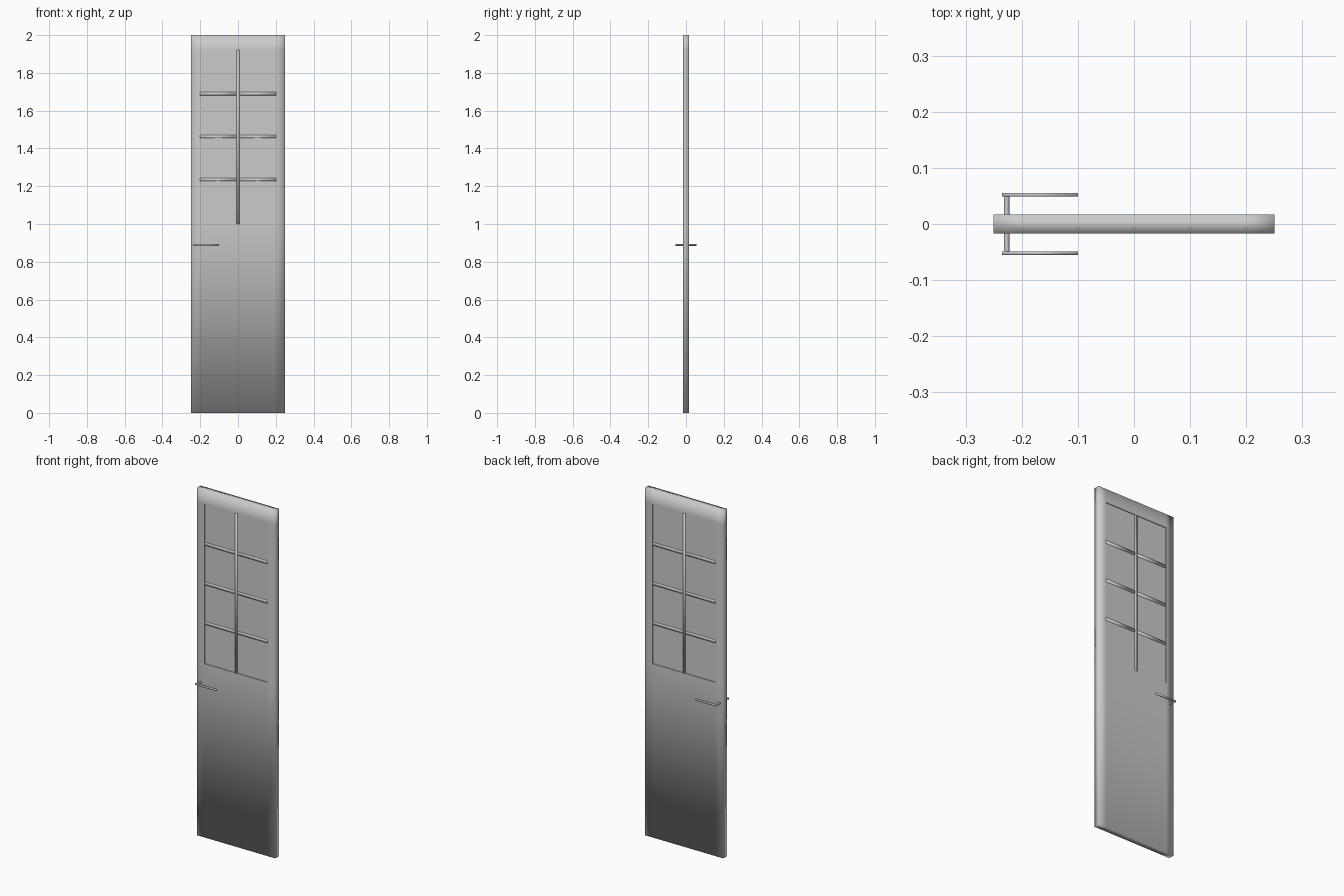
import bpy, bmesh

if "Cube" in bpy.data.objects:
    bpy.data.objects.remove(bpy.data.objects["Cube"])

HALF = 0.017            # half thickness of the door
XS = [-0.25, -0.2, 0.2, 0.25]
ZS = [0.0, 1.0, 1.92, 2.0]


def add_object(name, bm, smooth=False):
    bmesh.ops.recalc_face_normals(bm, faces=bm.faces[:])
    for f in bm.faces:
        f.smooth = smooth
    mesh = bpy.data.meshes.new(name)
    bm.to_mesh(mesh)
    bm.free()
    obj = bpy.data.objects.new(name, mesh)
    bpy.context.collection.objects.link(obj)
    return obj


def box(name, lo, hi, smooth=False):
    bm = bmesh.new()
    bmesh.ops.create_cube(bm, size=1)
    for v in bm.verts:
        v.co = [(a + b) / 2 + c * (b - a) for a, b, c in zip(lo, hi, v.co)]
    return add_object(name, bm, smooth)


# Door leaf: a 3 x 3 panel grid with the window cell left open, extruded
bm = bmesh.new()
grid = [[bm.verts.new((x, -HALF, z)) for z in ZS] for x in XS]
for i in range(3):
    for j in range(3):
        if (i, j) != (1, 1):
            bm.faces.new((grid[i][j], grid[i + 1][j],
                          grid[i + 1][j + 1], grid[i][j + 1]))
ext = bmesh.ops.extrude_face_region(bm, geom=bm.faces[:], use_keep_orig=True)
bmesh.ops.translate(bm, vec=(0, 2 * HALF, 0),
                    verts=[g for g in ext["geom"] if isinstance(g, bmesh.types.BMVert)])
# Crisp window rim, soft shading on the outer edges
for e in bm.edges:
    if all(abs(v.co.x) < 0.21 and 0.99 < v.co.z < 1.93 for v in e.verts):
        e.smooth = False
add_object("door_leaf", bm, True)

# Window pane set slightly back from both faces
box("window_pane", (-0.2, -HALF + 0.004, 1.0), (0.2, HALF - 0.004, 1.92))

# Glazing bars
box("vertical_bar", (-0.0075, -HALF, 1.0), (0.0075, HALF, 1.92), True)
for k in range(1, 4):
    z = 1.007 + 0.2275 * k
    for side, x0, x1 in (("left", -0.2, -0.0075), ("right", 0.0075, 0.2)):
        box(f"{side}_bar_{k}", (x0, -HALF, z - 0.008), (x1, HALF, z + 0.008), True)

# Lever handles on both faces, each with a short round spindle
for side, s in (("front", -1), ("back", 1)):
    ys = sorted((s * 0.049, s * 0.055))
    box(f"{side}_lever", (-0.235, ys[0], 0.884), (-0.1, ys[1], 0.894), True)
    bpy.ops.mesh.primitive_cylinder_add(vertices=16, radius=0.005, depth=0.036,
                                        location=(-0.227, s * 0.033, 0.889),
                                        rotation=(1.5708, 0, 0))
    spindle = bpy.context.object
    spindle.name = f"{side}_spindle"
    bpy.ops.object.shade_smooth_by_angle()
